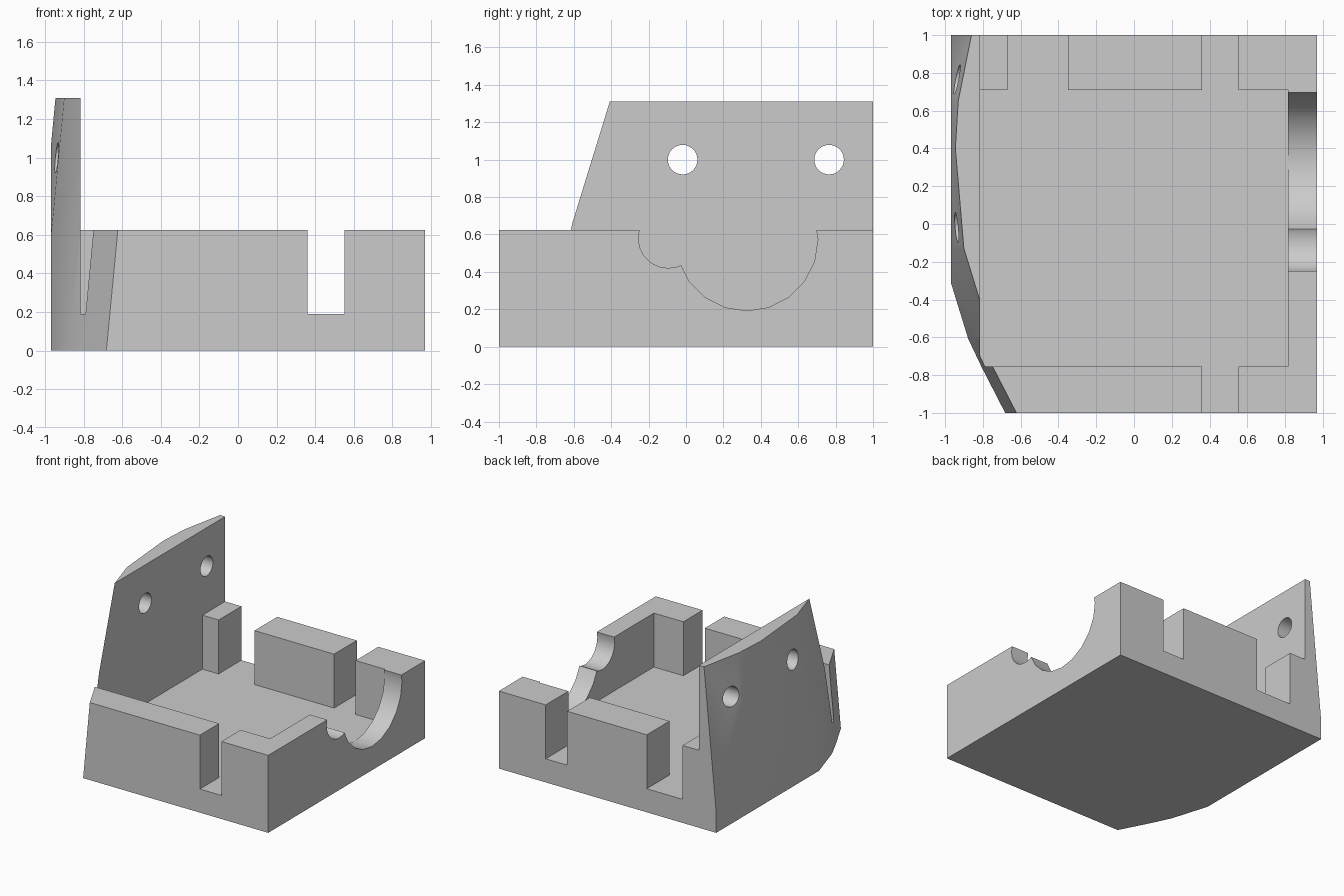
import bpy
import bmesh
from math import cos, sin, pi
from mathutils import Vector

cube = bpy.data.objects.get("Cube")
if cube:
    bpy.data.objects.remove(cube, do_unlink=True)

HALF_X, HALF_Y = 0.97, 1.0
INNER = 0.815          # inner face of the side walls
RIM, FLOOR, TOP = 0.625, 0.19, 1.31
LEAN = 0.095           # inward lean of the curved side per unit of height


def prism(name, outline, sweep):
    """Solid made by sweeping a closed 3D outline along a vector."""
    bm = bmesh.new()
    face = bm.faces.new([bm.verts.new(p) for p in outline])
    swept = bmesh.ops.extrude_face_region(bm, geom=[face])["geom"]
    bmesh.ops.translate(bm, vec=Vector(sweep),
                        verts=[g for g in swept if isinstance(g, bmesh.types.BMVert)])
    bmesh.ops.recalc_face_normals(bm, faces=bm.faces)
    mesh = bpy.data.meshes.new(name)
    bm.to_mesh(mesh)
    bm.free()
    obj = bpy.data.objects.new(name, mesh)
    bpy.context.collection.objects.link(obj)
    return obj


def box(name, x0, x1, y0, y1, z0, z1):
    base = [(x0, y0, z0), (x1, y0, z0), (x1, y1, z0), (x0, y1, z0)]
    return prism(name, base, (0, 0, z1 - z0))


def cross_rod(name, x0, x1, y, z, radius, sides):
    """Cylinder lying along x."""
    ring = [(x0, y + radius * cos(2 * pi * i / sides), z + radius * sin(2 * pi * i / sides))
            for i in range(sides)]
    return prism(name, ring, (x1 - x0, 0, 0))


def combine(target, tool, operation="DIFFERENCE"):
    """Apply one boolean and discard the tool."""
    tool.hide_render = True
    mod = target.modifiers.new(tool.name, "BOOLEAN")
    mod.operation = operation
    mod.solver = "EXACT"
    mod.object = tool
    bpy.ops.object.select_all(action="DESELECT")
    bpy.context.view_layer.objects.active = target
    target.select_set(True)
    bpy.ops.object.modifier_apply(modifier=mod.name)
    bpy.data.objects.remove(tool, do_unlink=True)


# Tray and tall side plate as one L-shaped section
section = [(-HALF_X, 0), (HALF_X, 0), (HALF_X, RIM), (-INNER, RIM), (-INNER, TOP), (-HALF_X, TOP)]
housing = prism("bracket_housing", [(x, -HALF_Y, z) for x, z in section], (0, 2 * HALF_Y, 0))

# Leaning curved outer side
curve = [(-0.58, -1.2), (-0.682, -1), (-0.808, -0.755), (-0.878, -0.607), (-1.025, -0.13),
         (-1.07, 0.4), (-1.055, 0.65), (-0.945, 1.2)]
low, height = -0.1, 1.6
outline = [(x + LEAN * low, y, low) for x, y in curve] + [(2, 1.2, low), (2, -1.2, low)]
combine(housing, prism("curved_side", outline, (LEAN * height, 0, height)), "INTERSECT")

# Inner cavity, then the slots through the front and back walls
combine(housing, box("cavity", -INNER, INNER, -0.755, 0.71, FLOOR, 1))
for name, x0, x1, y0, y1 in [("front_slot", 0.36, 0.552, -1.1, -0.6),
                             ("back_slot", 0.36, 0.552, 0.6, 1.1),
                             ("wide_back_slot", -0.67, -0.35, 0.6, 1.1)]:
    combine(housing, box(name, x0, x1, y0, y1, FLOOR, 1))

# Round seats in the low side wall
combine(housing, cross_rod("large_seat", 0.7, 1.1, 0.325, 0.572, 0.38, 20))
combine(housing, cross_rod("small_seat", 0.7, 1.1, -0.095, 0.58, 0.16, 20))

# Screw holes in the tall plate
for y in (-0.018, 0.765):
    combine(housing, cross_rod("screw_hole", -1.1, -0.7, y, 1.0, 0.079, 32))

# Material and shading
grey = bpy.data.materials.new("plain_grey")
grey.use_nodes = True
colour = (0.6, 0.6, 0.6, 1)
grey.diffuse_color = colour
grey.node_tree.nodes["Principled BSDF"].inputs["Base Color"].default_value = colour
housing.data.materials.clear()
housing.data.materials.append(grey)
for poly in housing.data.polygons:
    poly.material_index = 0
bpy.ops.object.shade_smooth_by_angle(angle=pi / 6)
